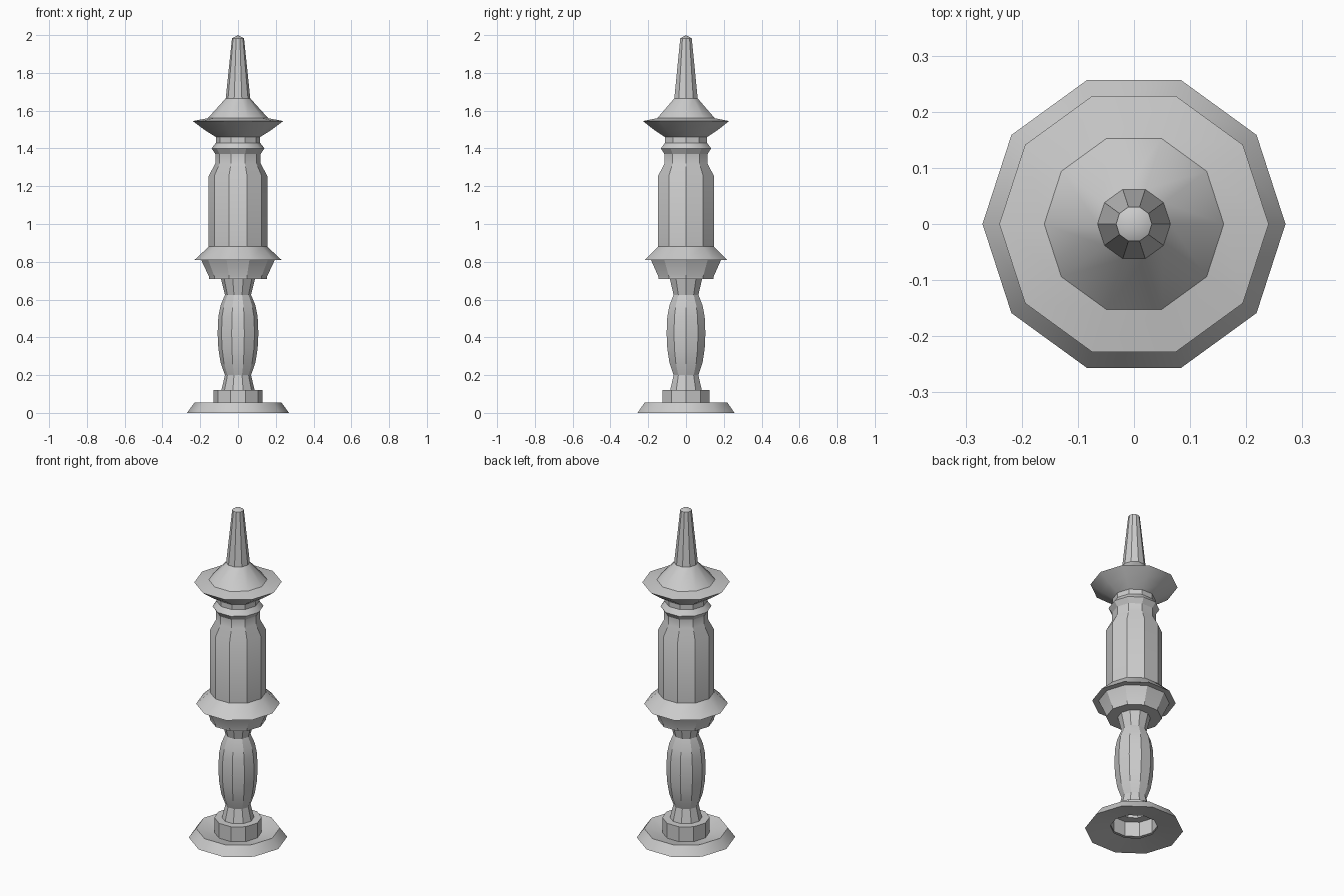
import bpy, bmesh, math

if "Cube" in bpy.data.objects:
    bpy.data.objects.remove(bpy.data.objects["Cube"])

SIDES = 10


def lathe(name, profile):
    """Revolve an (r, z) profile into a ten-sided part; r = 0 makes a point."""
    bm = bmesh.new()
    rings = []
    for r, z in profile:
        if r == 0:
            rings.append([bm.verts.new((0, 0, z))] * SIDES)
        else:
            rings.append([bm.verts.new((r * math.cos(i * math.tau / SIDES),
                                        r * math.sin(i * math.tau / SIDES), z))
                          for i in range(SIDES)])
    for a, b in zip(rings, rings[1:]):
        for i in range(SIDES):
            j = (i + 1) % SIDES
            bm.faces.new(list(dict.fromkeys((a[i], a[j], b[j], b[i]))))
    mesh = bpy.data.meshes.new(name)
    bm.to_mesh(mesh)
    bm.free()
    obj = bpy.data.objects.new(name, mesh)
    bpy.context.collection.objects.link(obj)
    bpy.ops.object.select_all(action='DESELECT')
    obj.select_set(True)
    bpy.context.view_layer.objects.active = obj
    bpy.ops.object.shade_smooth_by_angle(angle=math.radians(30))
    return obj


# Foot: flared flange with a hollow underside, and the plinth above it
lathe("base_foot", [(0.13, 0.02), (0.27, 0), (0.23, 0.055), (0.13, 0.03),
                    (0.13, 0.12), (0.08, 0.12)])

# Bulging handle shaft
lathe("handle_shaft", [(0.088, 0.12), (0.069, 0.2), (0.092, 0.265), (0.104, 0.34),
                       (0.108, 0.42), (0.104, 0.51), (0.092, 0.57),
                       (0.069, 0.625), (0.09, 0.71)])

# Collar with a flared skirt, then the main body and neck
lathe("collar", [(0.088, 0.71), (0.153, 0.71), (0.153, 0.72), (0.195, 0.81),
                 (0.23, 0.81), (0.155, 0.88)])
lathe("body", [(0.155, 0.88), (0.155, 1.255), (0.12, 1.32), (0.12, 1.37)])
lathe("neck_ring", [(0.12, 1.37), (0.14, 1.4), (0.117, 1.43), (0.117, 1.46)])

# Wide crown dish with its cone
lathe("crown_dish", [(0.117, 1.46), (0.18, 1.5), (0.24, 1.545),
                     (0.16, 1.56), (0.065, 1.665)])

# Tapered spike
lathe("spike", [(0.065, 1.665), (0.032, 1.983), (0, 2.0)])
